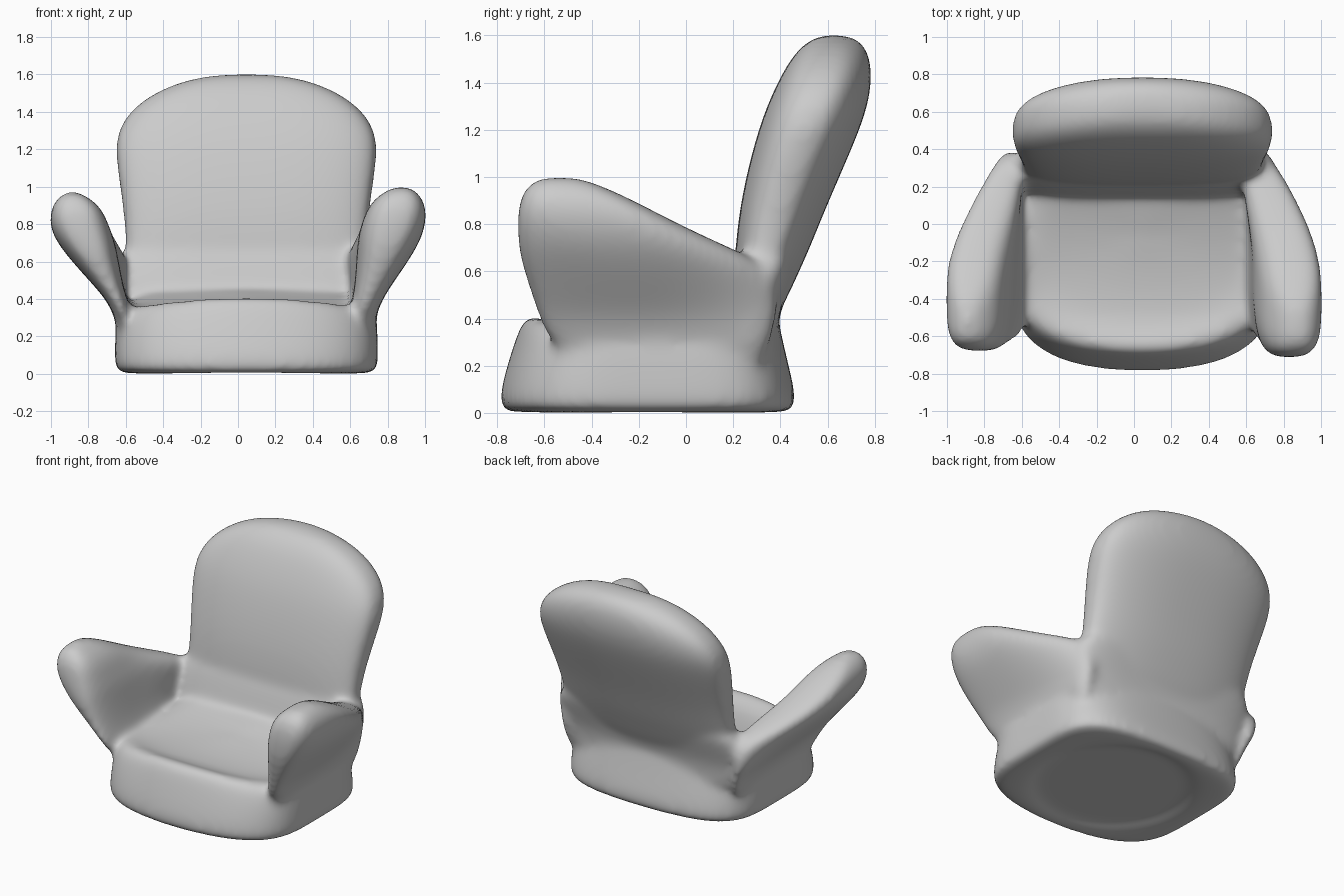
import bpy, bmesh, math

cube = bpy.data.objects.get("Cube")
if cube:
    bpy.data.objects.remove(cube, do_unlink=True)

bm = bmesh.new()


def loft(rings):
    """Closed shell through a list of equal-length rings of points."""
    rows = [[bm.verts.new(p) for p in ring] for ring in rings]
    n = len(rows[0])
    for a, b in zip(rows, rows[1:]):
        for i in range(n):
            j = (i + 1) % n
            bm.faces.new((a[i], a[j], b[j], b[i]))
    bm.faces.new(rows[0][::-1])
    bm.faces.new(rows[-1])


def ring(z, hx, y0, y1, e, cx=0.045, front=0.0, back=0.0, lift=0.0, tilt=0.0):
    """Horizontal superellipse: bowed front/back, crowned middle, rising rear."""
    lo, hi = y0 + front, y1 - back
    cy, hy = (lo + hi) / 2, (hi - lo) / 2
    pts = []
    for i in range(48):
        t = 2 * math.pi * (i + 0.5) / 48
        c, s = math.cos(t), math.sin(t)
        f = (abs(c) ** e + abs(s) ** e) ** (-1 / e)
        u, v = c * f, s * f
        x = hx * u
        y = cy + hy * v + v * (1 - u * u) * (back if v > 0 else front)
        rise = lift * max(0, 1 - (x / 0.62) ** 2) + tilt * max(0, y + 0.45) ** 2
        pts.append((cx + x, y, z + rise))
    return pts


# Base and seat: recessed disc underneath, bowed sides, lip and dished seat
base = [ring(0.03, r, -0.16 - r, -0.16 + r, 2) for r in (0.2, 0.46, 0.5)]
base.append(ring(0.0, 0.53, -0.69, 0.37, 2))
for z, hx, y0, y1, lift, tilt in [
        (0.00, 0.680, -0.765, 0.440, 0, 0),
        (0.03, 0.703, -0.793, 0.468, 0, 0),
        (0.12, 0.703, -0.780, 0.455, 0, 0),
        (0.22, 0.700, -0.752, 0.430, 0, 0),
        (0.30, 0.695, -0.717, 0.405, 0.03, 0),
        (0.345, 0.670, -0.687, 0.390, 0.055, 0),
        (0.36, 0.610, -0.640, 0.360, 0.06, 0.1),
        (0.33, 0.54, -0.550, 0.300, 0.03, 0.28),
        (0.325, 0.400, -0.380, 0.240, 0.03, 0.28),
        (0.325, 0.200, -0.200, 0.120, 0.03, 0.28)]:
    base.append(ring(z, hx, y0, y1, 5, front=0.125 * hx / 0.7, back=0.06,
                     lift=lift, tilt=tilt))
loft(base)

# Leaning back cushion
loft([ring(z, hx, y0, y1, 3.2, back=0.045) for z, y0, y1, hx in [
    (0.15, 0.10, 0.36, 0.50),
    (0.33, 0.14, 0.38, 0.60),
    (0.42, 0.17, 0.39, 0.63),
    (0.50, 0.195, 0.435, 0.64),
    (0.60, 0.205, 0.48, 0.645),
    (0.70, 0.21, 0.525, 0.645),
    (0.85, 0.226, 0.585, 0.655),
    (1.00, 0.255, 0.650, 0.675),
    (1.15, 0.293, 0.715, 0.697),
    (1.28, 0.335, 0.765, 0.697),
    (1.40, 0.388, 0.788, 0.63),
    (1.50, 0.443, 0.783, 0.50),
    (1.57, 0.505, 0.750, 0.33),
    (1.603, 0.575, 0.69, 0.14)]])

# Shoulder block behind the seat, filling between arms and back
loft([ring(z, hx, y0, y1, 3.2) for z, y0, y1, hx in [
    (0.20, 0.10, 0.385, 0.66),
    (0.32, 0.11, 0.385, 0.69),
    (0.42, 0.13, 0.395, 0.70),
    (0.52, 0.16, 0.430, 0.71),
    (0.62, 0.19, 0.465, 0.69),
    (0.70, 0.22, 0.490, 0.63)]])

# Flared arm: stacked plan outlines, each curling inward towards the rear
ARM = [  # z, front y, rear y, inner x, outer x
    (0.16, -0.44, 0.30, 0.590, 0.690), (0.26, -0.53, 0.34, 0.585, 0.725),
    (0.34, -0.60, 0.37, 0.595, 0.748), (0.42, -0.63, 0.385, 0.615, 0.785),
    (0.50, -0.655, 0.39, 0.625, 0.840), (0.58, -0.68, 0.375, 0.630, 0.895),
    (0.65, -0.70, 0.30, 0.635, 0.940), (0.72, -0.71, 0.14, 0.640, 0.978),
    (0.80, -0.715, -0.03, 0.660, 1.003), (0.87, -0.71, -0.165, 0.685, 1.008),
    (0.93, -0.695, -0.285, 0.725, 0.990), (0.975, -0.66, -0.39, 0.785, 0.955),
    (1.00, -0.61, -0.47, 0.840, 0.910)]


def arm(side, shift_out, shift_in, drop, setback):
    rings = []
    for z, y0, y1, xi, xo in ARM:
        up = min(1, max(0, (z - 0.35) / 0.45))
        xo -= shift_out * (1 - up)
        xi -= shift_in * (1 - 2 * up)
        flare = max(0, xo - 0.74) / 0.26
        row = ring(z - drop * up, (xo - xi) / 2, y0 + setback * up, y1, 3.3,
                   cx=(xo + xi) / 2)
        rings.append([(side * (x - 0.5 * flare * max(0, y + 0.25) ** 2), y, h)
                      for x, y, h in row])
    loft(rings)


arm(1, 0.0, 0.0, 0.0, 0.0)
arm(-1, 0.075, 0.025, 0.025, 0.035)

bmesh.ops.recalc_face_normals(bm, faces=bm.faces[:])
mesh = bpy.data.meshes.new("armchair_body")
bm.to_mesh(mesh)
bm.free()
mesh.shade_smooth()
chair = bpy.data.objects.new("armchair_body", mesh)
bpy.context.collection.objects.link(chair)

# Fuse the parts into one soft skin
sub = chair.modifiers.new("round", 'SUBSURF')
sub.levels = sub.render_levels = 2
fuse = chair.modifiers.new("fuse", 'REMESH')
fuse.mode = 'VOXEL'
fuse.voxel_size = 0.018
fuse.use_smooth_shade = True
soft = chair.modifiers.new("soften", 'SMOOTH')
soft.factor = 0.5
soft.iterations = 28

# Single upholstery colour
mat = bpy.data.materials.new("light_grey_upholstery")
mat.use_nodes = True
grey = (0.6, 0.6, 0.6, 1)
mat.diffuse_color = grey
mat.node_tree.nodes["Principled BSDF"].inputs["Base Color"].default_value = grey
mesh.materials.append(mat)
